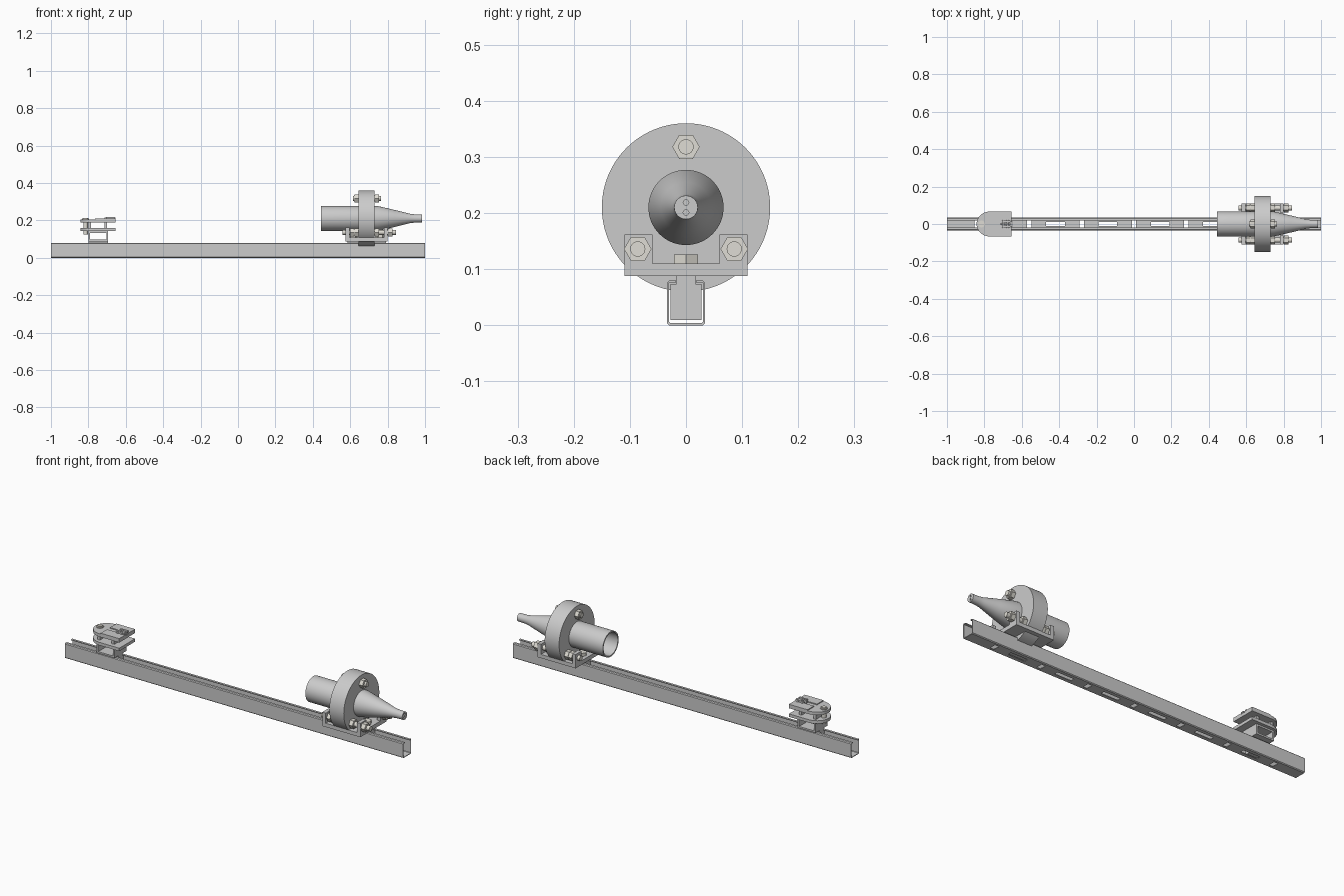
import bpy, bmesh, math
from mathutils import Matrix, Vector

if "Cube" in bpy.data.objects:
    bpy.data.objects.remove(bpy.data.objects["Cube"])

steel = bpy.data.materials.new("pale_steel")
steel.diffuse_color = (0.74, 0.72, 0.66, 1)
steel.use_nodes = True
steel.node_tree.nodes["Principled BSDF"].inputs["Base Color"].default_value = steel.diffuse_color


def finish(bm, name, mat=None, smooth=False):
    bmesh.ops.recalc_face_normals(bm, faces=bm.faces[:])
    me = bpy.data.meshes.new(name)
    bm.to_mesh(me)
    bm.free()
    ob = bpy.data.objects.new(name, me)
    bpy.context.collection.objects.link(ob)
    if mat:
        me.materials.append(mat)
    if smooth:
        bpy.ops.object.select_all(action='DESELECT')
        ob.select_set(True)
        bpy.context.view_layer.objects.active = ob
        bpy.ops.object.shade_smooth_by_angle(angle=math.radians(35))
    return ob


def add_box(bm, x0, x1, y0, y1, z0, z1):
    m = Matrix.Translation(((x0 + x1) / 2, (y0 + y1) / 2, (z0 + z1) / 2))
    m = m @ Matrix.Diagonal((x1 - x0, y1 - y0, z1 - z0, 1))
    bmesh.ops.create_cube(bm, size=1, matrix=m)


def boxes(name, items, mat=None):
    bm = bmesh.new()
    for b in items:
        add_box(bm, *b)
    return finish(bm, name, mat)


def extrude(name, pts, vec):
    bm = bmesh.new()
    f = bm.faces.new([bm.verts.new(p) for p in pts])
    r = bmesh.ops.extrude_face_region(bm, geom=[f])
    vs = [v for v in r["geom"] if isinstance(v, bmesh.types.BMVert)]
    bmesh.ops.translate(bm, vec=Vector(vec), verts=vs)
    return finish(bm, name)


def lathe(name, prof, y, z, mat=None, n=64):
    """Closed (x, radius) outline turned about the x direction."""
    bm = bmesh.new()
    rings = []
    for i in range(n):
        a = 2 * math.pi * i / n
        rings.append([bm.verts.new((x, y + r * math.cos(a), z + r * math.sin(a))) for x, r in prof])
    for i in range(n):
        p, q = rings[i], rings[(i + 1) % n]
        for j in range(len(prof)):
            k = (j + 1) % len(prof)
            bm.faces.new((p[j], p[k], q[k], q[j]))
    bmesh.ops.remove_doubles(bm, verts=bm.verts[:], dist=1e-6)
    return finish(bm, name, mat, True)


def rod(bm, p0, p1, r, n=24):
    d = Vector(p1) - Vector(p0)
    m = Matrix.Translation((Vector(p0) + Vector(p1)) / 2) @ d.to_track_quat('Z', 'Y').to_matrix().to_4x4()
    bmesh.ops.create_cone(bm, cap_ends=True, segments=n, radius1=r, radius2=r, depth=d.length, matrix=m)


def cut(ob, cutter):
    cutter.hide_render = True
    mod = ob.modifiers.new("cut", 'BOOLEAN')
    mod.object = cutter
    mod.solver = 'EXACT'
    bpy.context.view_layer.objects.active = ob
    bpy.ops.object.modifier_apply(modifier=mod.name)
    bpy.data.objects.remove(cutter)


# slotted channel rail with small chamfered corners and top lips
W, H, T, C, S = 0.034, 0.08, 0.004, 0.004, 0.018
half = [(S, H - T), (S, H), (W - C, H), (W, H - C), (W, C), (W - C, 0)]
inner = [(W - T - 0.002, T), (W - T, T + 0.002), (W - T, H - T)]
outline = half + [(-y, z) for y, z in reversed(half)]
outline += [(-y, z) for y, z in reversed(inner)] + inner
# order the section: right outside, left outside, then inside loop back to the right
outline = half + [(-y, z) for y, z in reversed(half)] + [(-y, z) for y, z in reversed(inner)] + inner
rail = extrude("channel_rail", [(-1, y, z) for y, z in outline], (2, 0, 0))
slots = []
for k in range(-3, 4):
    slots.append((0.28 * k - 0.012, 0.28 * k + 0.012, -0.018, 0.018, -0.02, 0.02))
for k in range(-3, 3):
    c = 0.28 * k + 0.14
    slots.append((c - 0.05, c + 0.05, -0.011, 0.011, -0.02, 0.02))
cut(rail, boxes("slot_cutter", slots))

# sliding blocks inside the rail, with a neck up through the slot
for name, x0, x1 in (("clamp_slider", 0.585, 0.79), ("stand_slider", -0.80, -0.695)):
    boxes(name, [(x0, x1, -0.028, 0.028, 0.009, 0.074), (x0, x1, -0.0165, 0.0165, 0.07, 0.091)])

# nozzle cradle: base plate with a notched upright at each end
boxes("cradle_base", [(0.575, 0.80, -0.11, 0.11, 0.088, 0.108)])
notched = [(-0.11, 0.095), (0.11, 0.095), (0.11, 0.162), (0.06, 0.162),
           (0.06, 0.11), (-0.06, 0.11), (-0.06, 0.162), (-0.11, 0.162)]
for name, x in (("cradle_rear_upright", 0.575), ("cradle_front_upright", 0.78)):
    extrude(name, [(x, y, z) for y, z in notched], (0.02, 0, 0))

# round flange, and hollow barrel that tapers to the nozzle tip
ZC = 0.21
lathe("flange_disc", [(0.645, 0.062), (0.645, 0.15), (0.73, 0.15), (0.73, 0.062)], 0, ZC, n=96)
nozzle = lathe("nozzle_barrel", [(0.445, 0.060), (0.445, 0.067), (0.745, 0.067), (0.84, 0.045),
                                 (0.92, 0.025), (0.945, 0.022), (0.985, 0.021), (0.985, 0),
                                 (0.75, 0), (0.75, 0.060)], 0, ZC)
bm = bmesh.new()
for s in (-1, 1):
    rod(bm, (0.94, 0, ZC + s * 0.009), (1.0, 0, ZC + s * 0.009), 0.005, 16)
cut(nozzle, finish(bm, "tip_hole_cutter"))


# threaded rods with hex nuts
def hex_nut(bm, x0, x1, y, z, r=0.0245):
    m = Matrix.Translation(((x0 + x1) / 2, y, z)) @ Matrix.Rotation(math.pi / 2, 4, 'Y')
    bmesh.ops.create_cone(bm, cap_ends=True, segments=6, radius1=r, radius2=r, depth=x1 - x0, matrix=m)


def bolt(name, x0, x1, y, z, nuts):
    bm = bmesh.new()
    rod(bm, (x0, y, z), (x1, y, z), 0.0135)
    for a, b in nuts:
        hex_nut(bm, a, b, y, z)
        rod(bm, (a - 0.002, y, z), (b + 0.002, y, z), 0.018)
    finish(bm, name, steel, True)


bolt("top_bolt", 0.615, 0.765, 0, 0.318, [(0.622, 0.643), (0.732, 0.753)])
for side, s in (("left", -1), ("right", 1)):
    bolt(side + "_bolt", 0.56, 0.845, s * 0.086, 0.136,
         [(0.60, 0.62), (0.622, 0.643), (0.732, 0.753), (0.802, 0.825)])

# bolts holding the cradle to its slider
bm = bmesh.new()
for x in (0.615, 0.76):
    m = Matrix.Translation((x, 0, 0.117)) @ Matrix.Rotation(math.pi / 6, 4, 'Z')
    bmesh.ops.create_cone(bm, cap_ends=True, segments=6, radius1=0.025, radius2=0.025, depth=0.018, matrix=m)
finish(bm, "cradle_fixing_bolts", steel)

# clip stand: square tube open front to back
X0, X1, Z0, Z1, t = -0.80, -0.695, 0.088, 0.142, 0.009
boxes("stand_tube", [(X0, X1, -0.05, 0.05, Z0, Z0 + t), (X0, X1, -0.05, 0.05, Z1 - t, Z1),
                     (X0, X0 + t, -0.05, 0.05, Z0 + t, Z1 - t), (X1 - t, X1, -0.05, 0.05, Z0 + t, Z1 - t)])

# two clamp plates with a rounded end
shape = [(-0.655, -0.067), (-0.655, 0.067)]
for i in range(25):
    a = math.pi / 2 + math.pi * i / 24
    shape.append((-0.77 + 0.072 * math.cos(a), 0.067 * math.sin(a)))
for name, z in (("lower_clamp_plate", 0.142), ("upper_clamp_plate", 0.188)):
    extrude(name, [(x, y, z) for x, y in shape], (0, 0, 0.016))

# spacers between the plates
boxes("plate_spacers", [(-0.80, -0.785, -0.045, 0.045, 0.158, 0.188),
                        (-0.715, -0.70, -0.045, 0.045, 0.158, 0.188)])

# clamp screw through the rounded end
bm = bmesh.new()
rod(bm, (-0.815, 0, 0.125), (-0.815, 0, 0.213), 0.012)
rod(bm, (-0.815, 0, 0.204), (-0.815, 0, 0.209), 0.018)
finish(bm, "clamp_screw", steel, True)

# raised jaw strip and the small cable clip on top
boxes("jaw_strips", [(-0.765, -0.655, s * 0.04 - 0.027, s * 0.04 + 0.027, 0.204, 0.209) for s in (-1, 1)])
bm = bmesh.new()
for y in (-0.014, 0.014):
    add_box(bm, -0.705, -0.66, y - 0.005, y + 0.005, 0.203, 0.219)
rod(bm, (-0.70, -0.022, 0.212), (-0.70, 0.022, 0.212), 0.006, 16)
rod(bm, (-0.675, -0.022, 0.212), (-0.675, 0.022, 0.212), 0.006, 16)
rod(bm, (-0.715, 0, 0.21), (-0.655, 0, 0.21), 0.006, 16)
finish(bm, "cable_clip")
